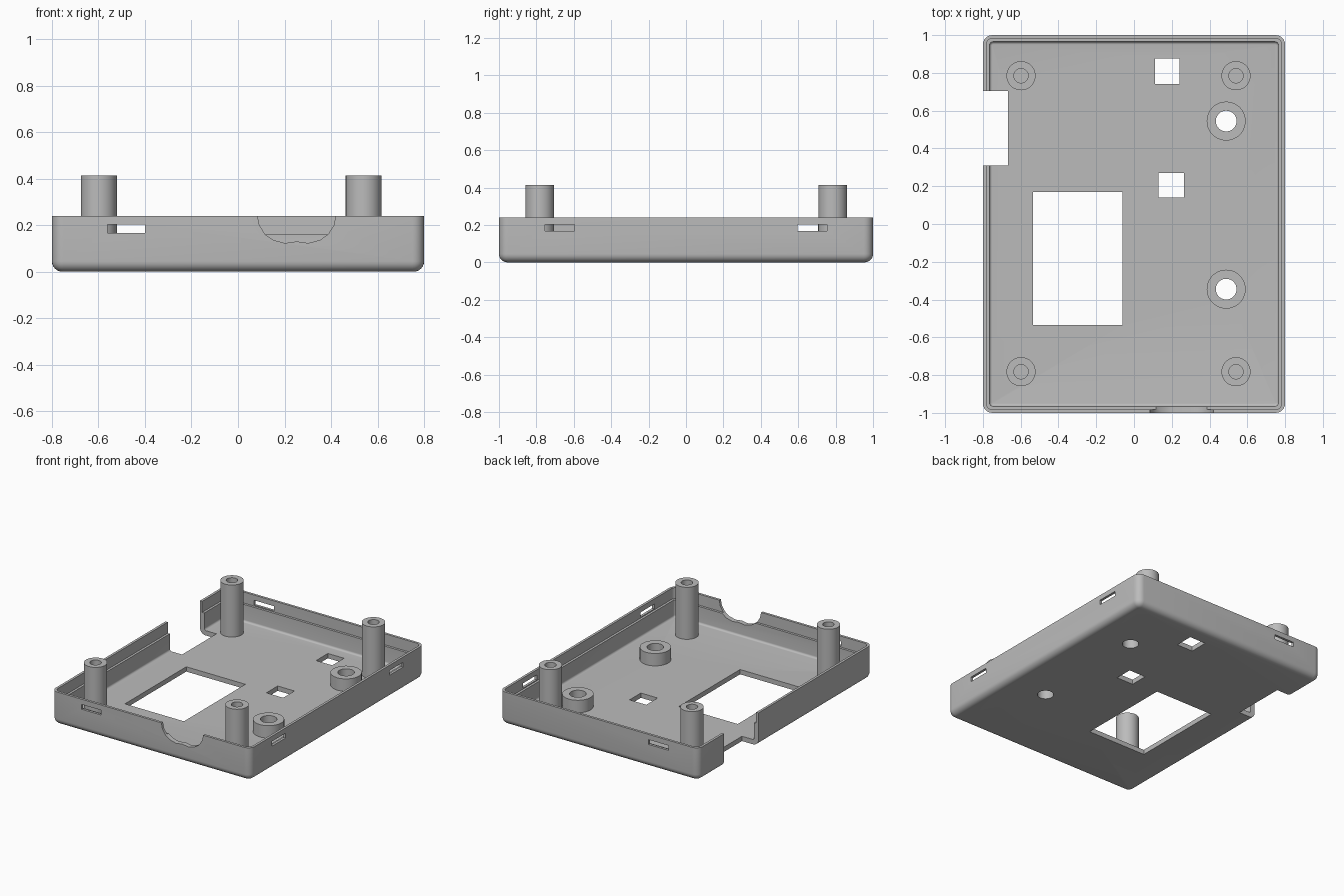
import bpy, bmesh, math
from mathutils import Matrix, Vector

cube = bpy.data.objects.get("Cube")
if cube:
    bpy.data.objects.remove(cube, do_unlink=True)

FLOOR, RIM, LEDGE = 0.035, 0.24, 0.16

grey = bpy.data.materials.new("plain grey")
grey.use_nodes = True
colour = (0.5, 0.5, 0.5, 1)
grey.diffuse_color = colour
grey.node_tree.nodes["Principled BSDF"].inputs["Base Color"].default_value = colour


def make(name, bm):
    bmesh.ops.recalc_face_normals(bm, faces=bm.faces)
    mesh = bpy.data.meshes.new(name)
    bm.to_mesh(mesh)
    bm.free()
    obj = bpy.data.objects.new(name, mesh)
    mesh.materials.append(grey)
    bpy.context.collection.objects.link(obj)
    return obj


def box(name, x0, x1, y0, y1, z0, z1, corner=0, bottom=0):
    """Box with optional rounded upright corners and rounded bottom rim."""
    bm = bmesh.new()
    bmesh.ops.create_cube(bm, size=1)
    for v in bm.verts:
        v.co = Vector((x1 if v.co.x > 0 else x0, y1 if v.co.y > 0 else y0,
                       z1 if v.co.z > 0 else z0))
    if corner:
        upright = [e for e in bm.edges if abs(e.verts[0].co.z - e.verts[1].co.z) > 0.01]
        bmesh.ops.bevel(bm, geom=upright, offset=corner, segments=6,
                        profile=0.5, affect='EDGES')
    if bottom:
        rim = [e for e in bm.edges if all(abs(v.co.z - z0) < 1e-5 for v in e.verts)]
        bmesh.ops.bevel(bm, geom=rim, offset=bottom, segments=6,
                        profile=0.5, affect='EDGES')
    return make(name, bm)


def lathe(name, x, y, profile, closed=False):
    """Spin a (radius, z) profile around an upright axis at x, y."""
    bm = bmesh.new()
    pts = [bm.verts.new((r, 0, z)) for r, z in profile]
    ends = pts[1:] + pts[:1] if closed else pts[1:]
    edges = [bm.edges.new(pair) for pair in zip(pts, ends)]
    bmesh.ops.spin(bm, geom=pts + edges, cent=(0, 0, 0), axis=(0, 0, 1),
                   angle=math.tau, steps=40, use_merge=True)
    bmesh.ops.remove_doubles(bm, verts=bm.verts, dist=1e-5)
    bmesh.ops.transform(bm, matrix=Matrix.Translation((x, y, 0)), verts=bm.verts)
    return make(name, bm)


def cut(target, cutter):
    mod = target.modifiers.new("cut", 'BOOLEAN')
    mod.operation, mod.solver, mod.object = 'DIFFERENCE', 'EXACT', cutter
    bpy.context.view_layer.objects.active = target
    bpy.ops.object.modifier_apply(modifier=mod.name)
    bpy.data.objects.remove(cutter, do_unlink=True)


# Tray shell with a thinner lip above an inner ledge
tray = box("tray", -0.8, 0.8, -1, 1, 0, RIM, 0.05, 0.045)
cut(tray, box("cavity", -0.765, 0.765, -0.965, 0.965, FLOOR, 0.4, 0.02, 0.015))
cut(tray, box("lip_recess", -0.782, 0.782, -0.982, 0.982, LEDGE, 0.4, 0.032))

# Window, two square holes and the side notch
for x0, x1, y0, y1 in ((-0.535, -0.06, -0.535, 0.17), (0.11, 0.24, 0.74, 0.875),
                       (0.13, 0.265, 0.14, 0.27), (-0.9, -0.667, 0.31, 0.705)):
    cut(tray, box("opening", x0, x1, y0, y1, -0.1, 0.5))

# Clip slots in the lip
for side in (-1, 1):
    cut(tray, box("end_slot", -0.56, -0.4, side - 0.1, side + 0.1, 0.167, 0.202))
    y = side * 0.675
    cut(tray, box("side_slot", 0.7, 0.9, y - 0.078, y + 0.078, 0.167, 0.202))

# Scalloped cable cutout in the front wall
half = [(0.168, 0.3), (0.168, 0.24), (0.16, 0.2), (0.135, 0.16), (0.1, 0.136), (0.05, 0.123)]
outline = half + [(0, 0.13)] + [(-x, z) for x, z in reversed(half)]
bm = bmesh.new()
face = bm.faces.new([bm.verts.new((0.252 + x, -1.1, z)) for x, z in outline])
extruded = bmesh.ops.extrude_face_region(bm, geom=[face])["geom"]
bmesh.ops.translate(bm, vec=(0, 0.2, 0),
                    verts=[g for g in extruded if isinstance(g, bmesh.types.BMVert)])
cut(tray, make("scallop", bm))

# Low bosses around holes through the floor
parts = [tray]
for label, y in (("rear", 0.545), ("front", -0.345)):
    cut(tray, lathe("boss_hole", 0.488, y, [(0, -0.1), (0.055, -0.1), (0.055, 0.1), (0, 0.1)]))
    parts.append(lathe(label + "_boss", 0.488, y,
                       [(0.055, FLOOR), (0.103, FLOOR), (0.103, 0.125), (0.055, 0.125)], True))

# Four tall screw posts with blind holes
for label, y in (("rear", 0.785), ("front", -0.782)):
    for side, x in (("left", 0.54), ("right", -0.598)):
        parts.append(lathe(f"{label}_{side}_post", x, y,
                           [(0, FLOOR), (0.077, FLOOR), (0.077, 0.413),
                            (0.038, 0.413), (0.038, 0.06), (0, 0.06)]))

# Smooth curved surfaces, keep edges crisp
bpy.ops.object.select_all(action='DESELECT')
for obj in parts:
    obj.select_set(True)
bpy.context.view_layer.objects.active = tray
bpy.ops.object.shade_smooth_by_angle(angle=math.radians(30))
